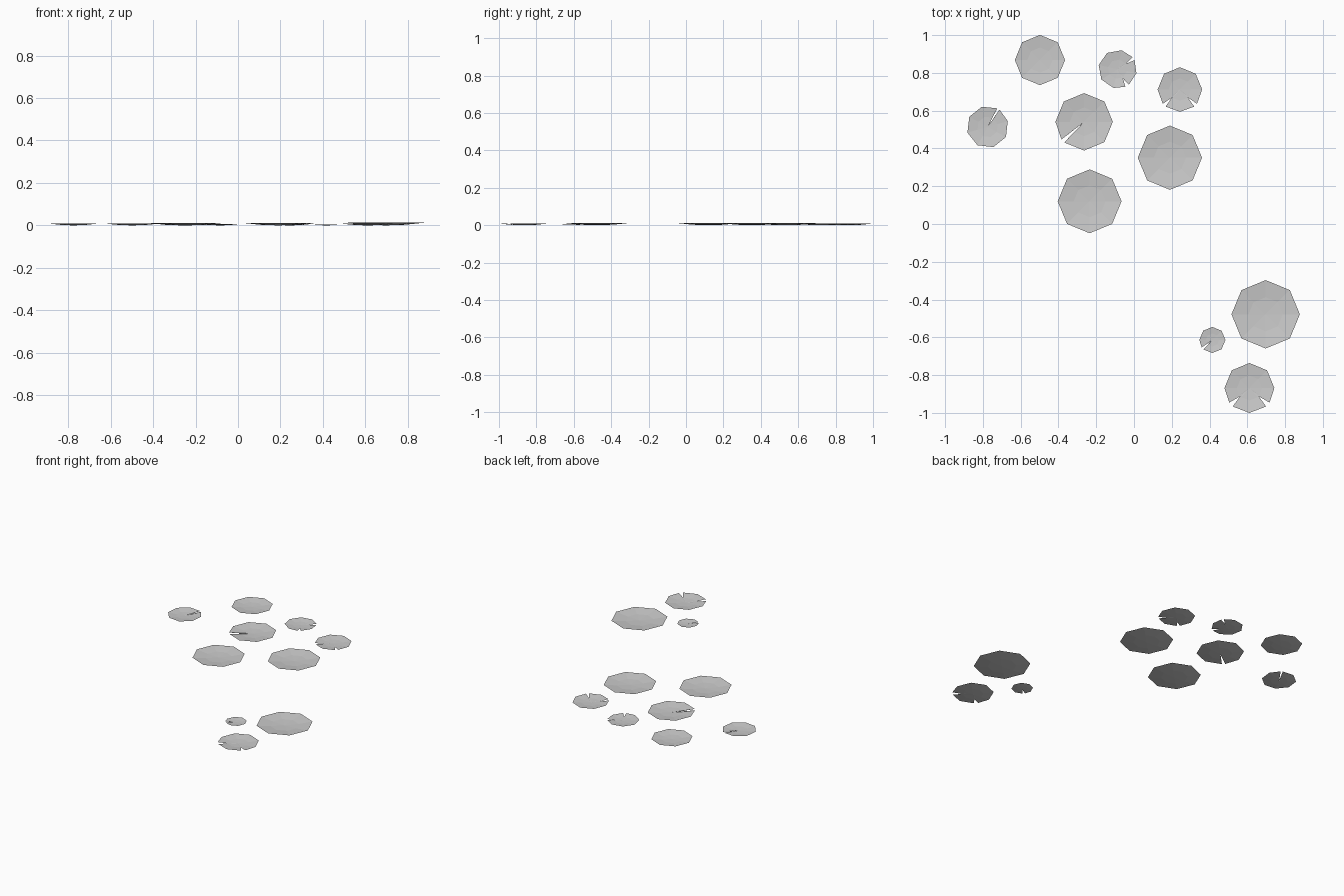
import bpy, bmesh
from math import cos, sin, radians

if "Cube" in bpy.data.objects:
    bpy.data.objects.remove(bpy.data.objects["Cube"])

# (x, y, radius, rotation, notches {corner index: (centre angle, half width, tip fraction)})
PADS = [
    (-0.498, 0.868, 0.133, 0, {}),
    (0.190, 0.351, 0.170, 0, {}),
    (-0.235, 0.120, 0.169, 0, {}),
    (0.697, -0.478, 0.181, 0, {}),
    (-0.264, 0.541, 0.152, 0, {5: (222, 4, 0.04)}),
    (-0.775, 0.514, 0.111, 16, {1: (59, 3.5, 0.07)}),
    (-0.087, 0.820, 0.102, 33, {0: (33, 5, 0.50), 6: (300, 6, 0.55)}),
    (0.243, 0.712, 0.118, 0, {5: (225, 5, 0.50), 7: (315, 5, 0.48)}),
    (0.415, -0.614, 0.069, 0, {5: (221, 6, 0.10)}),
    (0.611, -0.868, 0.132, 0, {5: (222, 6, 0.50), 7: (318, 6, 0.50)}),
]


def height(f, r):
    """Shallow dish: nearly flat centre, raised rim."""
    return 0.07 * r * f * f


def lily_pad(name, x, y, r, rot, notches):
    # spokes around the pad: eight corners, with notched corners split in three
    spokes = []
    for i in range(8):
        if i in notches:
            a, w, tip = notches[i]
            spokes += [(a - w, 1), (a, tip), (a + w, 1)]
        else:
            spokes.append((rot + 45 * i, 1))

    bm = bmesh.new()

    def vert(a, f):
        a = radians(a)
        return bm.verts.new((r * f * cos(a), r * f * sin(a), height(f, r)))

    centre = vert(0, 0)
    inner = [vert(a, 0.5 * f) for a, f in spokes]
    outer = [vert(a, f) for a, f in spokes]
    n = len(spokes)
    for i in range(n):
        j = (i + 1) % n
        bm.faces.new((centre, inner[i], inner[j]))
        bm.faces.new((inner[i], outer[i], outer[j], inner[j]))
    mesh = bpy.data.meshes.new(name)
    bm.to_mesh(mesh)
    bm.free()
    obj = bpy.data.objects.new(name, mesh)
    obj.location = (x, y, 0)
    bpy.context.collection.objects.link(obj)


# floating pads
for k, pad in enumerate(PADS, 1):
    lily_pad(f"lily_pad_{k}", *pad)
